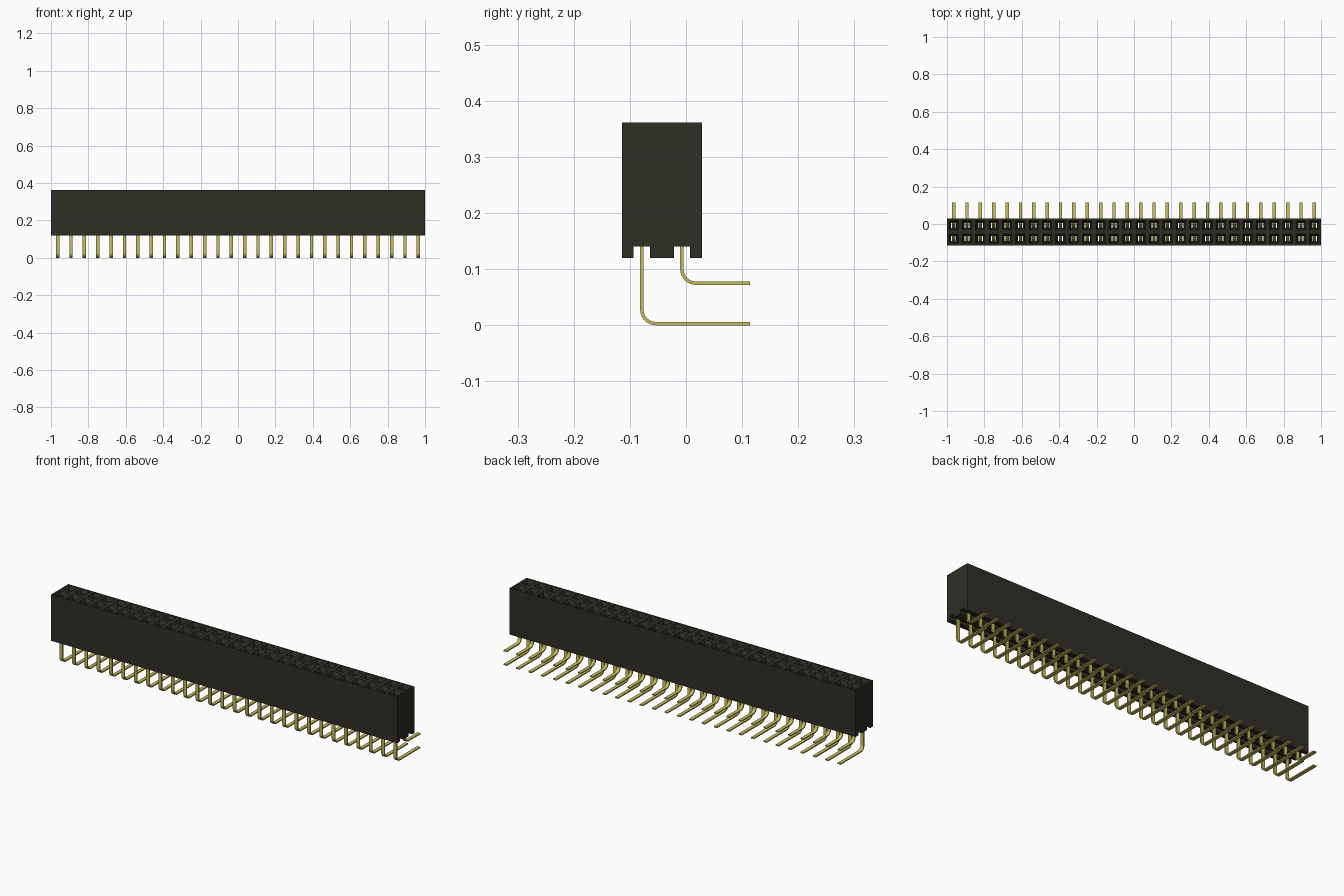
import bpy, bmesh, math
from mathutils import Vector

cube = bpy.data.objects.get("Cube")
if cube:
    bpy.data.objects.remove(cube, do_unlink=True)

COLUMNS = 28
PITCH = 2 / COLUMNS
CENTRE_Y = -0.043
ROWS = {"front": CENTRE_Y - PITCH / 2, "rear": CENTRE_Y + PITCH / 2}
COLUMN_X = [-1 + PITCH * (i + 0.5) for i in range(COLUMNS)]
BOTTOM, SLOT_TOP, TOP = 0.12, 0.14, 0.361
PIN_THICK, PIN_WIDTH = 0.006, 0.018
TAIL_END = 0.114


def material(name, colour, rough):
    mat = bpy.data.materials.new(name)
    mat.use_nodes = True
    mat.diffuse_color = (*colour, 1)
    bsdf = mat.node_tree.nodes["Principled BSDF"]
    bsdf.inputs["Base Color"].default_value = (*colour, 1)
    bsdf.inputs["Roughness"].default_value = rough
    return mat


black = material("black plastic", (0.028, 0.027, 0.018), 0.6)
gold = material("gold contact", (0.56, 0.52, 0.11), 0.4)


def make_object(name, bm, mat):
    bmesh.ops.recalc_face_normals(bm, faces=bm.faces)
    mesh = bpy.data.meshes.new(name)
    bm.to_mesh(mesh)
    bm.free()
    mesh.materials.append(mat)
    obj = bpy.data.objects.new(name, mesh)
    bpy.context.collection.objects.link(obj)
    return obj


def loft(bm, rings):
    """Skin matching rings of points and cap both ends."""
    loops = [[bm.verts.new(p) for p in ring] for ring in rings]
    for a, b in zip(loops, loops[1:]):
        for i in range(len(a)):
            j = (i + 1) % len(a)
            bm.faces.new((a[i], a[j], b[j], b[i]))
    bm.faces.new(loops[0])
    bm.faces.new(loops[-1])


def ribbon(bm, x, path):
    """Flat metal strip following a (y, z) path."""
    pts = [Vector(p) for p in path]
    rings = []
    for i, p in enumerate(pts):
        into = (p - pts[i - 1]).normalized() if i else None
        out = (pts[i + 1] - p).normalized() if i < len(pts) - 1 else None
        into, out = into or out, out or into
        tangent = (into + out).normalized()
        normal = Vector((-tangent.y, tangent.x)) * (PIN_THICK / 2 / tangent.dot(out))
        a, b = p + normal, p - normal
        w = PIN_WIDTH / 2
        rings.append([(x - w, *a), (x + w, *a), (x + w, *b), (x - w, *b)])
    loft(bm, rings)


# Housing: end profile with two bottom slots, extruded along x
half = PITCH
profile = [(CENTRE_Y - half, TOP), (CENTRE_Y - half, BOTTOM)]
for row_y in ROWS.values():
    a, b = row_y - 0.0145, row_y + 0.0145
    profile += [(a, BOTTOM), (a, SLOT_TOP), (b, SLOT_TOP), (b, BOTTOM)]
profile += [(CENTRE_Y + half, BOTTOM), (CENTRE_Y + half, TOP)]
bm = bmesh.new()
loft(bm, [[(x, y, z) for y, z in profile] for x in (-1, 1)])
housing = make_object("housing", bm, black)

# Socket cutter: square shafts with a funnel mouth
sections = [(0.13, 0.0135), (0.16, 0.0135), (0.165, 0.018),
            (0.345, 0.018), (TOP + 0.001, 0.026)]
bm = bmesh.new()
for y in ROWS.values():
    for x in COLUMN_X:
        loft(bm, [[(x - s, y - s, z), (x + s, y - s, z),
                   (x + s, y + s, z), (x - s, y + s, z)] for z, s in sections])
cutter = make_object("socket_cutter", bm, black)
cut = housing.modifiers.new("sockets", "BOOLEAN")
cut.object = cutter
cut.operation = "DIFFERENCE"
cut.solver = "EXACT"
bpy.context.view_layer.objects.active = housing
housing.select_set(True)
bpy.ops.object.modifier_apply(modifier=cut.name)
bpy.data.objects.remove(cutter, do_unlink=True)
housing.select_set(False)

# Right-angle pins and their spring contacts
RADIUS = 0.025
for name, tail_z in (("front", 0.003), ("rear", 0.075)):
    y = ROWS[name]
    path = [(y, 0.165)]
    for k in range(9):
        t = math.pi / 2 * k / 8
        path.append((y + RADIUS * (1 - math.cos(t)),
                     tail_z + RADIUS * (1 - math.sin(t))))
    path.append((TAIL_END, tail_z))
    side = [(0.007, 0.33), (0.004, 0.30), (0.012, 0.24), (0.012, 0.175)]
    spring = [(y - d, z) for d, z in side] + [(y, 0.165)]
    spring += [(y + d, z) for d, z in reversed(side)]
    for part, line in (("pins", path), ("spring_contacts", spring)):
        bm = bmesh.new()
        for x in COLUMN_X:
            ribbon(bm, x, line)
        obj = make_object(f"{name}_{part}", bm, gold)
        bpy.context.view_layer.objects.active = obj
        obj.select_set(True)
        bpy.ops.object.shade_smooth_by_angle(angle=math.radians(30))
        obj.select_set(False)
